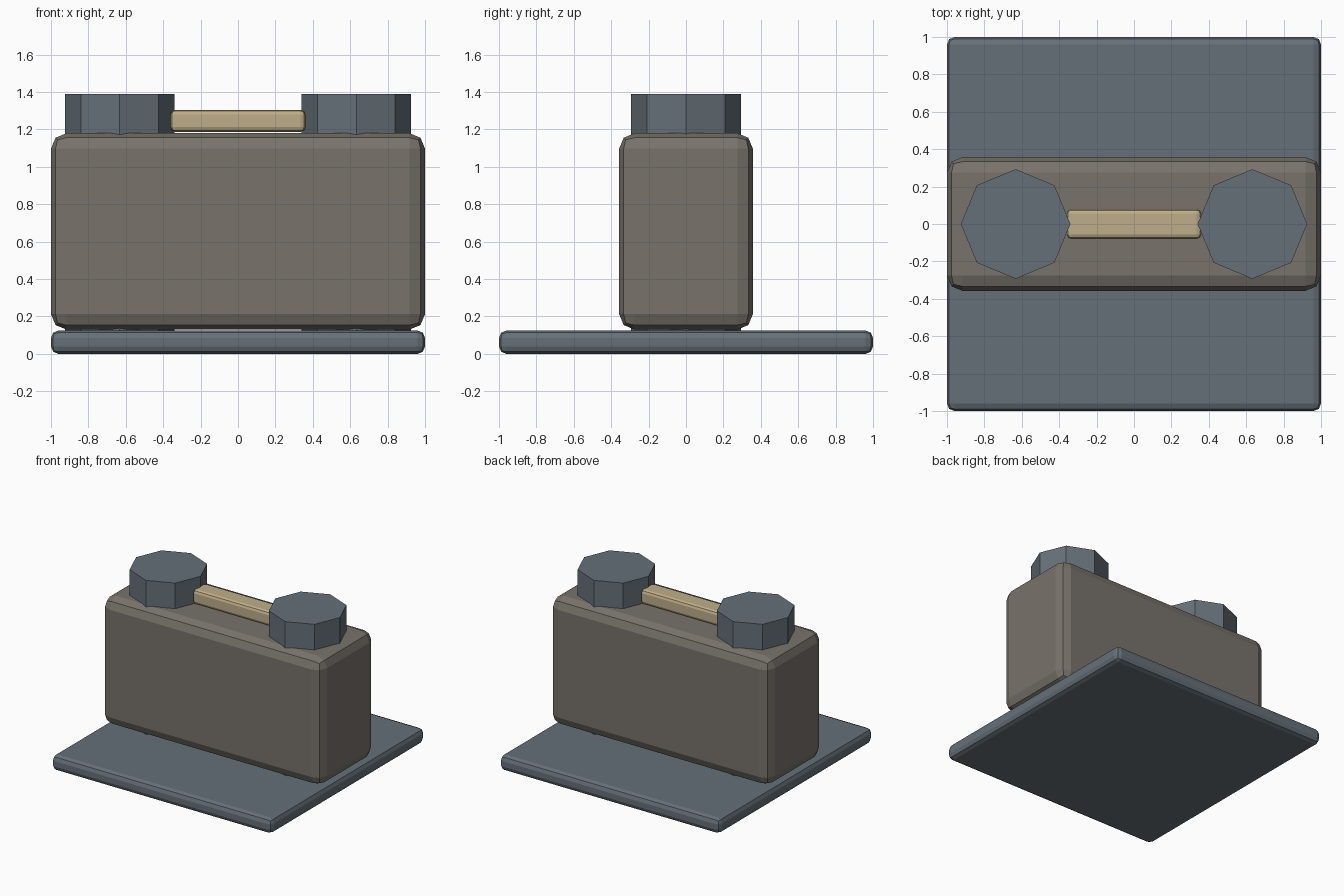
import bpy
import math

if "Cube" in bpy.data.objects:
    bpy.data.objects.remove(bpy.data.objects["Cube"])


def material(name, rgb):
    m = bpy.data.materials.new(name)
    m.diffuse_color = (*rgb, 1.0)
    m.use_nodes = True
    m.node_tree.nodes["Principled BSDF"].inputs["Base Color"].default_value = m.diffuse_color
    return m


steel = material("blue grey steel", (0.133, 0.163, 0.19))
stone = material("warm grey casing", (0.188, 0.171, 0.147))
tan = material("tan fuse", (0.52, 0.42, 0.25))


def box(name, size, z0, bevel, mat):
    """Bevelled box centred on x and y, with its bottom at z0."""
    bpy.ops.mesh.primitive_cube_add(size=1, location=(0, 0, z0 + size[2] / 2))
    ob = bpy.context.object
    ob.name = name
    ob.scale = size
    bpy.ops.object.transform_apply(location=False, rotation=False, scale=True)
    ob.data.materials.append(mat)
    mod = ob.modifiers.new("bevel", 'BEVEL')
    mod.width = bevel
    mod.segments = 2
    return ob


# Base plate, casing and the bar joining the posts
box("base_plate", (2.0, 2.0, 0.125), 0.0, 0.04, steel)
box("casing", (2.0, 0.715, 1.05), 0.13, 0.083, stone)
box("connecting_bar", (0.72, 0.16, 0.118), 1.187, 0.025, tan)

# Octagonal posts running through the casing down to the plate
for side, x in (("left", -0.633), ("right", 0.633)):
    bottom, top = 0.12, 1.39
    bpy.ops.mesh.primitive_cylinder_add(
        vertices=8, radius=0.293, depth=top - bottom,
        location=(x, 0, (top + bottom) / 2))
    post = bpy.context.object
    post.name = side + "_post"
    post.data.materials.append(steel)
